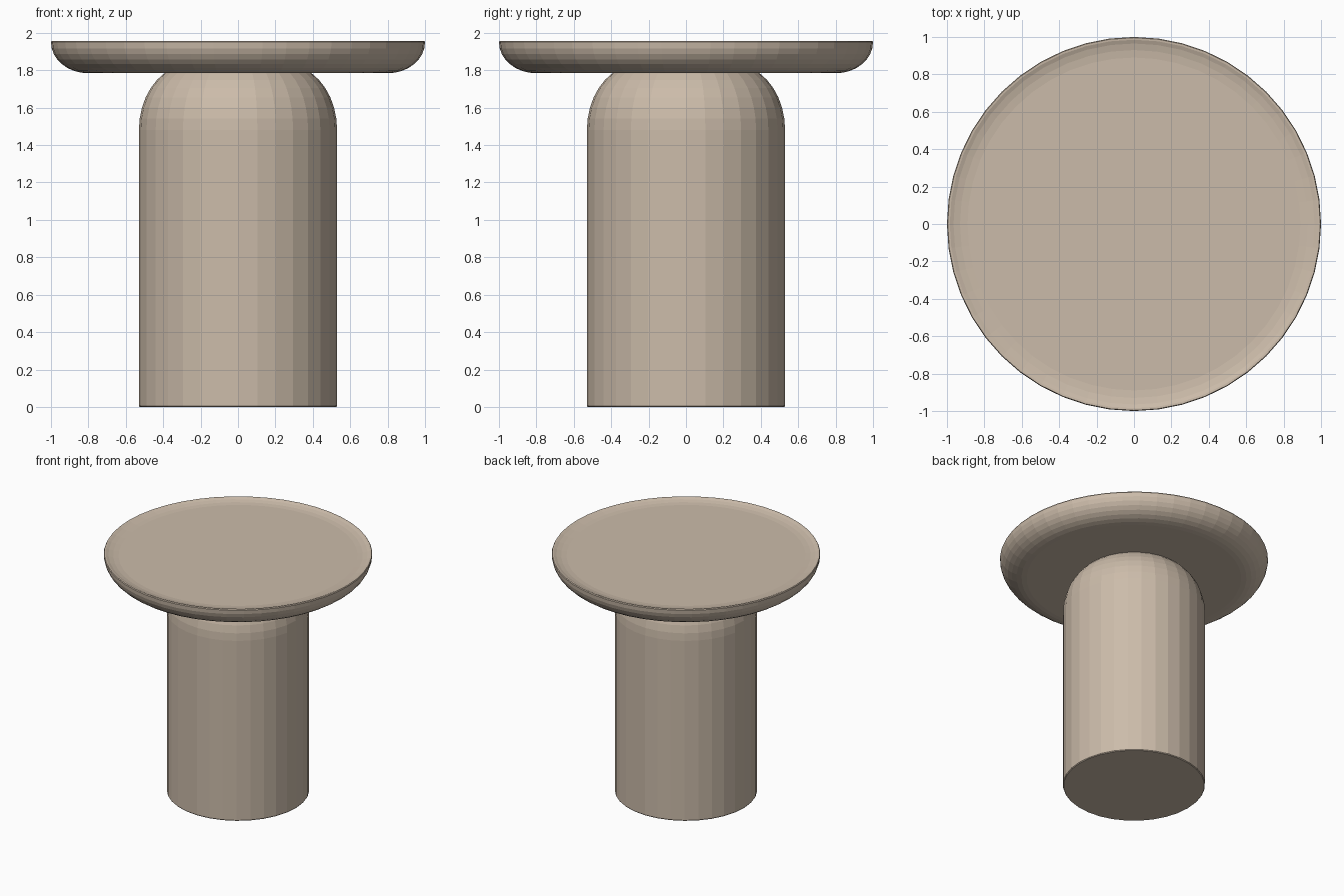
import bpy, bmesh, math

if "Cube" in bpy.data.objects:
    bpy.data.objects.remove(bpy.data.objects["Cube"])

stone = bpy.data.materials.new("warm beige")
stone.diffuse_color = (0.60, 0.50, 0.40, 1)
stone.use_nodes = True
stone.node_tree.nodes["Principled BSDF"].inputs["Base Color"].default_value = stone.diffuse_color


def lathe(name, profile, sides):
    """Spin a (radius, z) profile, bottom to top, and cap both ends."""
    bm = bmesh.new()
    rings = []
    for r, z in profile:
        rings.append([bm.verts.new((r * math.cos(2 * math.pi * i / sides),
                                    r * math.sin(2 * math.pi * i / sides), z))
                      for i in range(sides)])
    for a, b in zip(rings, rings[1:]):
        for i in range(sides):
            j = (i + 1) % sides
            bm.faces.new((a[i], a[j], b[j], b[i]))
    bm.faces.new(rings[0][::-1])
    bm.faces.new(rings[-1])
    bmesh.ops.recalc_face_normals(bm, faces=bm.faces)
    mesh = bpy.data.meshes.new(name)
    bm.to_mesh(mesh)
    bm.free()
    mesh.materials.append(stone)
    obj = bpy.data.objects.new(name, mesh)
    bpy.context.collection.objects.link(obj)
    return obj


def arc(cr, cz, a, b, start, end, steps):
    """Elliptical arc points around (cr, cz), angles in degrees."""
    pts = []
    for k in range(steps + 1):
        t = math.radians(start + (end - start) * k / steps)
        pts.append((cr + a * math.cos(t), cz + b * math.sin(t)))
    return pts


# column with a tiny foot bevel and a rounded shoulder that enters the top
lathe("pedestal", [(0.525, 0), (0.53, 0.006)]
      + arc(0.26, 1.48, 0.27, 0.35, 0, 80, 8), 32)

# shallow dished top with a rounded underside
lathe("table_top", arc(0.80, 1.95, 0.20, 0.166, -90, 0, 8)
      + [(0.996, 1.957), (0.985, 1.956), (0.965, 1.948),
         (0.93, 1.94), (0.89, 1.936)], 48)
